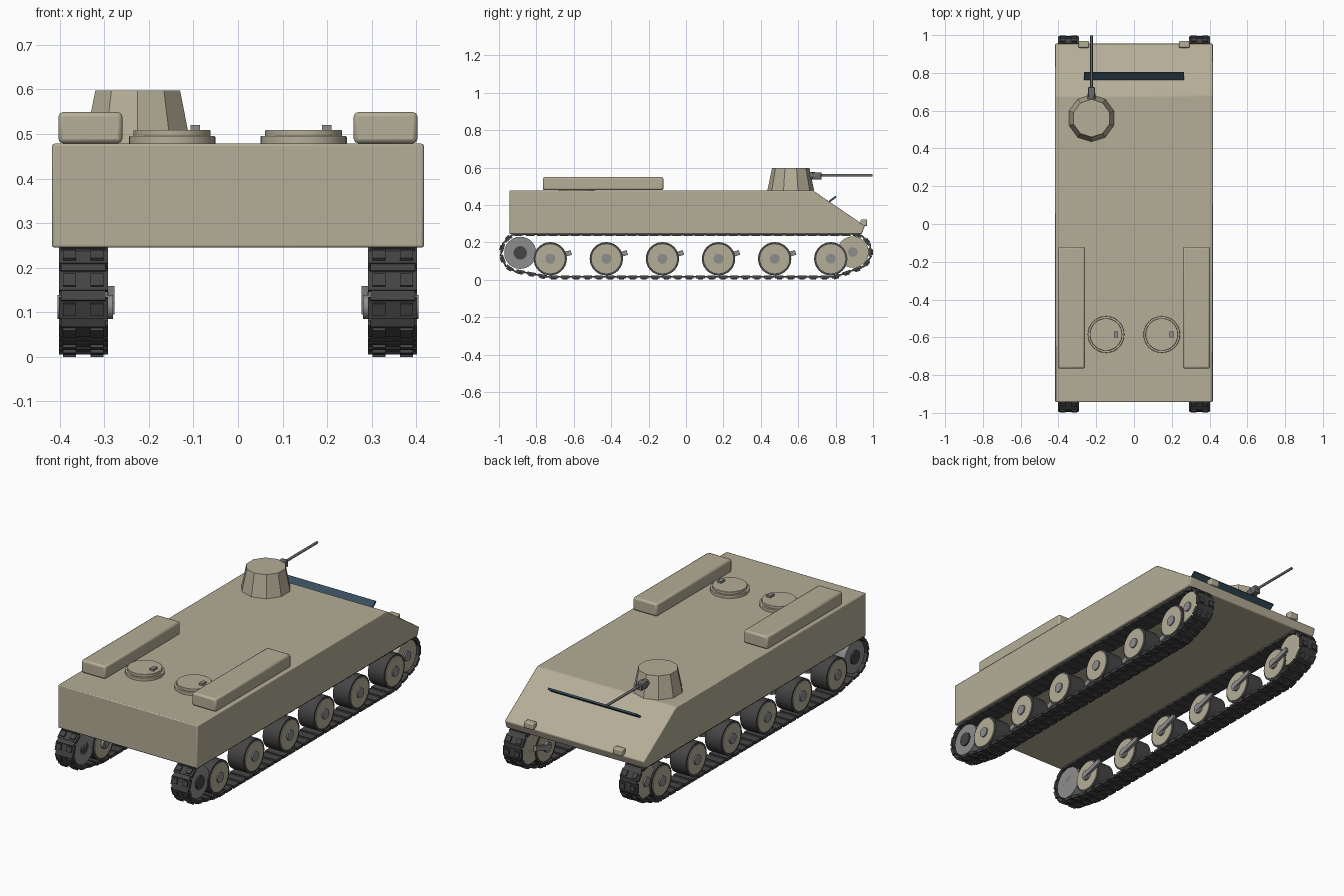
import bpy, bmesh, math
from mathutils import Matrix, Vector

if "Cube" in bpy.data.objects:
    bpy.data.objects.remove(bpy.data.objects["Cube"])


def material(name, rgb):
    m = bpy.data.materials.new(name)
    m.diffuse_color = (*rgb, 1)
    m.use_nodes = True
    m.node_tree.nodes["Principled BSDF"].inputs["Base Color"].default_value = m.diffuse_color
    return m


TAN = material("tan_paint", (0.46, 0.42, 0.31))
DARK = material("dark_rubber", (0.06, 0.06, 0.06))
STEEL = material("steel", (0.15, 0.15, 0.15))
GREY = material("light_steel", (0.27, 0.27, 0.27))
BLUE = material("blue_steel", (0.04, 0.075, 0.11))


def finish(name, bm, mat, bevel=0, smooth=True):
    bmesh.ops.recalc_face_normals(bm, faces=bm.faces)
    me = bpy.data.meshes.new(name)
    bm.to_mesh(me)
    bm.free()
    me.materials.append(mat)
    ob = bpy.data.objects.new(name, me)
    bpy.context.collection.objects.link(ob)
    if bevel:
        mod = ob.modifiers.new("bevel", 'BEVEL')
        mod.width, mod.segments = bevel, 2
    if smooth:
        bpy.context.view_layer.objects.active = ob
        ob.select_set(True)
        bpy.ops.object.shade_smooth_by_angle(angle=math.radians(32))
        ob.select_set(False)
    return ob


def add_box(bm, centre, size, rot_x=0):
    mat = Matrix.Translation(centre) @ Matrix.Rotation(rot_x, 4, 'X') @ Matrix.Diagonal((*size, 1))
    bmesh.ops.create_cube(bm, size=1, matrix=mat)


def box(name, centre, size, mat, rot_x=0, bevel=0):
    bm = bmesh.new()
    add_box(bm, centre, size, rot_x)
    return finish(name, bm, mat, bevel, smooth=bevel > 0)


def cylinder(name, a, b, r, mat, r2=None, segs=32, smooth=True, bevel=0):
    # Round or tapered part from point a to point b
    a, b = Vector(a), Vector(b)
    d = b - a
    bm = bmesh.new()
    rot = Matrix() if d.x == d.y == 0 else d.to_track_quat('Z', 'Y').to_matrix().to_4x4()
    bmesh.ops.create_cone(bm, cap_ends=True, segments=segs, radius1=r,
                          radius2=r if r2 is None else r2, depth=d.length,
                          matrix=Matrix.Translation((a + b) / 2) @ rot)
    return finish(name, bm, mat, bevel, smooth)


# Hull: side profile extruded across the width
bm = bmesh.new()
profile = [(-0.943, 0.245), (0.94, 0.245), (0.956, 0.288), (0.678, 0.478), (-0.943, 0.478)]
face = bm.faces.new([bm.verts.new((-0.417, y, z)) for y, z in profile])
ext = bmesh.ops.extrude_face_region(bm, geom=[face])
bmesh.ops.translate(bm, vec=(0.834, 0, 0),
                    verts=[v for v in ext["geom"] if isinstance(v, bmesh.types.BMVert)])
finish("hull", bm, TAN, bevel=0.005)

# Turret and gun
TX = -0.225
cylinder("turret", (TX, 0.56, 0.477), (TX, 0.56, 0.597), 0.125, TAN, r2=0.1, segs=10, smooth=False)
cylinder("gun_collar", (TX, 0.64, 0.555), (TX, 0.69, 0.555), 0.02, STEEL, segs=12)
box("gun_mount", (TX, 0.7, 0.555), (0.036, 0.048, 0.038), STEEL, bevel=0.003)
cylinder("gun_barrel", (TX, 0.72, 0.558), (TX, 0.998, 0.558), 0.007, STEEL, segs=12)

# Splash plate standing on the front slope
box("splash_plate", (0, 0.78, 0.428), (0.53, 0.056, 0.01), BLUE, rot_x=math.radians(37))

# Rear roof hatches with handles
for side, x in (("left", -0.148), ("right", 0.147)):
    cylinder(side + "_hatch_ring", (x, -0.585, 0.474), (x, -0.585, 0.495), 0.097, TAN, bevel=0.002)
    cylinder(side + "_hatch_lid", (x, -0.585, 0.49), (x, -0.585, 0.509), 0.086, TAN, bevel=0.002)
    box(side + "_hatch_handle", (x + 0.052, -0.585, 0.513), (0.022, 0.034, 0.014), GREY)

# Track path: outline of a belt stretched round all the wheels (y, z, radius)
ROAD = [-0.726 + 0.3 * i for i in range(6)]
SPROCKET, IDLER = (-0.886, 0.144), (0.892, 0.148)
circles = [(y, 0.112, 0.097) for y in ROAD] + [(*SPROCKET, 0.098), (*IDLER, 0.092)]
path = []
for i in range(720):
    t = math.tau * i / 720
    c, s = math.cos(t), math.sin(t)
    y, z, r = max(circles, key=lambda k: k[0] * c + k[1] * s + k[2])
    path.append(Vector((0, y + r * c, z + r * s)))


def track(name, x):
    total = sum((path[i] - path[i - 1]).length for i in range(len(path)))
    count = round(total / 0.06)
    pitch = total / count
    bm = bmesh.new()
    want, run = 0, 0
    for i in range(len(path)):
        a, b = path[i - 1], path[i]
        seg = (b - a).length
        while want < run + seg and seg > 1e-9:
            d = (b - a) / seg
            p = a + d * (want - run) + Vector((x, 0, 0))
            ang = math.atan2(d.z, d.y)
            out = Vector((0, d.z, -d.y))
            add_box(bm, p, (0.11, pitch * 0.76, 0.015), ang)
            add_box(bm, p + d * pitch / 2, (0.1, pitch * 0.5, 0.008), ang)
            for dx in (-0.031, 0.031):
                add_box(bm, p + out * 0.01 + Vector((dx, 0, 0)), (0.029, 0.028, 0.01), ang)
            want += pitch
        run += seg
    finish(name, bm, DARK, smooth=False)


# Everything that repeats on both sides
for side, s in (("left", -1), ("right", 1)):
    def disc(name, x0, x1, yz, r, mat, segs=32):
        cylinder(f"{side}_{name}", (s * x0, *yz), (s * x1, *yz), r, mat, segs=segs)

    track(side + "_track", s * 0.347)
    for i, y in enumerate(ROAD, 1):
        yz = (y, 0.112)
        disc(f"road_wheel_tyre_{i}", 0.298, 0.394, yz, 0.089, DARK)
        disc(f"road_wheel_disc_{i}", 0.294, 0.398, yz, 0.078, TAN)
        disc(f"road_wheel_hub_{i}", 0.28, 0.405, yz, 0.027, GREY, 16)
        box(f"{side}_swing_arm_{i}", (s * 0.284, y + 0.05, 0.127), (0.015, 0.13, 0.026),
            GREY, rot_x=math.radians(17))
    disc("drive_sprocket", 0.3, 0.388, SPROCKET, 0.086, GREY, 24)
    disc("drive_sprocket_hub", 0.3, 0.396, SPROCKET, 0.036, DARK, 24)
    disc("idler_wheel", 0.3, 0.386, IDLER, 0.084, TAN)
    disc("idler_hub", 0.3, 0.394, IDLER, 0.026, GREY, 16)

    # Stowage box on the roof and lamp on the nose
    box(side + "_stowage_box", (s * 0.331, -0.443, 0.514), (0.143, 0.645, 0.07), TAN, bevel=0.01)
    box(side + "_headlamp", (s * 0.266, 0.951, 0.305), (0.056, 0.036, 0.036), TAN, bevel=0.006)
